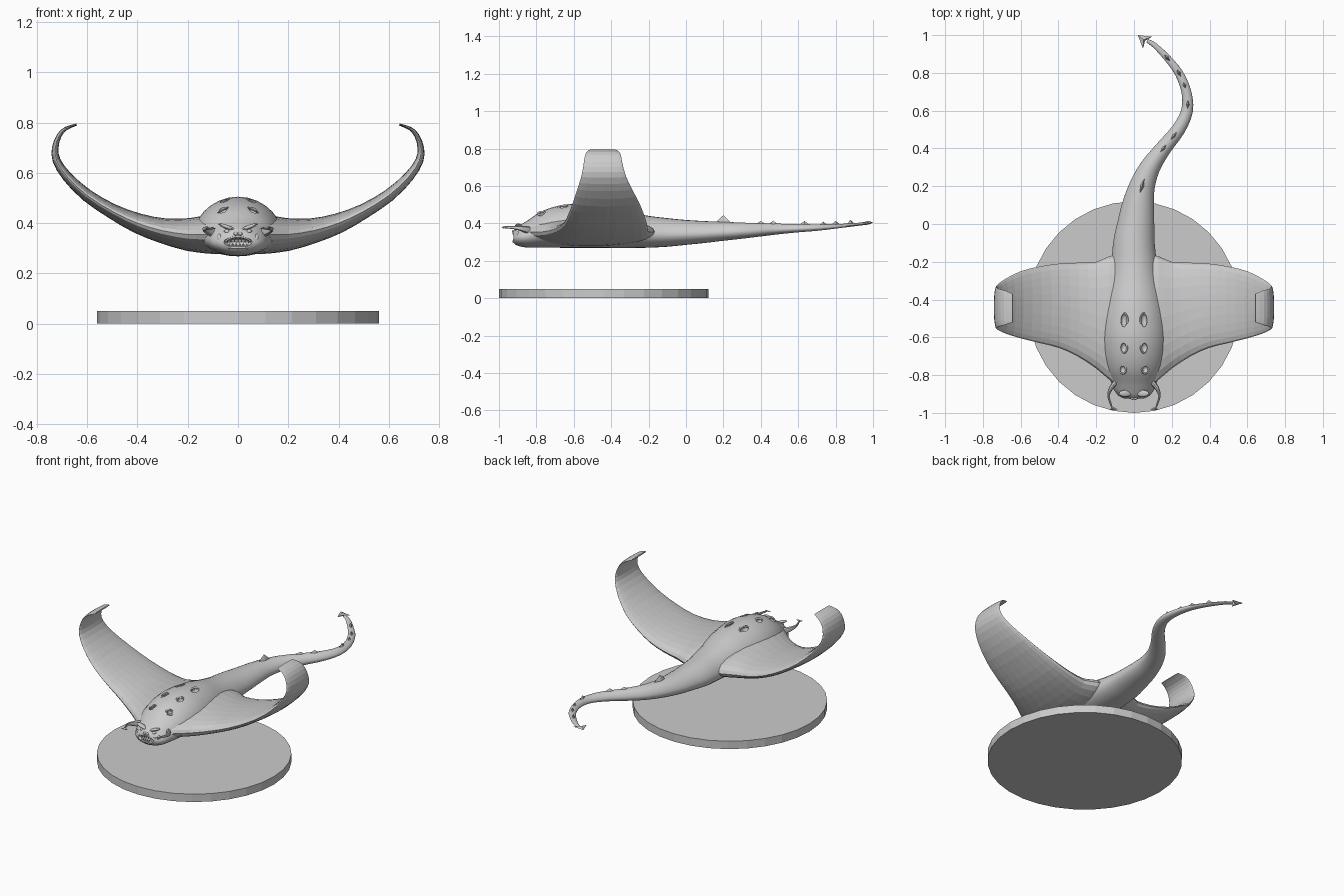
import bpy, bmesh, math
from mathutils import Vector, Matrix

if "Cube" in bpy.data.objects:
    bpy.data.objects.remove(bpy.data.objects["Cube"])


def make_object(name, bm, smooth=None):
    bmesh.ops.recalc_face_normals(bm, faces=bm.faces)
    mesh = bpy.data.meshes.new(name)
    bm.to_mesh(mesh)
    bm.free()
    ob = bpy.data.objects.new(name, mesh)
    bpy.context.collection.objects.link(ob)
    if smooth:
        activate(ob)
        bpy.ops.object.shade_smooth_by_angle(angle=math.radians(smooth))
    return ob


def activate(ob):
    bpy.ops.object.select_all(action='DESELECT')
    ob.select_set(True)
    bpy.context.view_layer.objects.active = ob


def refine(rows, steps):
    """Catmull-Rom interpolation of rows of numbers."""
    out = []
    for i in range(len(rows) - 1):
        a, b, c, d = (rows[max(0, min(len(rows) - 1, i + k))] for k in (-1, 0, 1, 2))
        for s in range(steps):
            t = s / steps
            out.append([0.5 * (2 * q + (r - p) * t + (2 * p - 5 * q + 4 * r - u) * t * t
                               + (3 * q - p - 3 * r + u) * t ** 3)
                        for p, q, r, u in zip(a, b, c, d)])
    return out + [list(rows[-1])]


def loft(rings, bm=None):
    bm = bm or bmesh.new()
    loops = [[bm.verts.new(p) for p in ring] for ring in rings]
    n = len(loops[0])
    for a, b in zip(loops, loops[1:]):
        for i in range(n):
            bm.faces.new((a[i], a[(i + 1) % n], b[(i + 1) % n], b[i]))
    bm.faces.new(loops[0])
    bm.faces.new(loops[-1])
    return bm


def tangent(points, i):
    return (points[min(i + 1, len(points) - 1)] - points[max(i - 1, 0)]).normalized()


def ellipsoid(bm, loc, size, rot=0, axis='Y'):
    m = Matrix.Translation(loc) @ Matrix.Rotation(rot, 4, axis) @ Matrix.Diagonal((*size, 1))
    bmesh.ops.create_uvsphere(bm, u_segments=14, v_segments=8, radius=1, matrix=m)


def ring_tube(bm, loc, rx, ry, r, to_world):
    """Elliptical rim of round section; to_world maps a flat ring point to space."""
    n, k = 20, 6
    vs = []
    for i in range(n):
        a = math.tau * i / n
        vs.append([])
        for j in range(k):
            b = math.tau * j / k
            p = to_world((rx + r * math.cos(b)) * math.cos(a),
                         (ry + r * math.cos(b)) * math.sin(a), r * math.sin(b))
            vs[-1].append(bm.verts.new(Vector(loc) + Vector(p)))
    for i in range(n):
        for j in range(k):
            bm.faces.new((vs[i][j], vs[(i + 1) % n][j],
                          vs[(i + 1) % n][(j + 1) % k], vs[i][(j + 1) % k]))


def arrowhead(bm, tip, back, width, thick):
    """Flat barbed point."""
    tip, back = Vector(tip), Vector(back)
    d = tip - back
    side = Vector((-d.y, d.x, 0)).normalized() * width
    notch = back + d * 0.25
    rim = [bm.verts.new(p) for p in (tip, back + side, notch, back - side)]
    for s in (-1, 1):
        c = bm.verts.new(back + d * 0.4 + Vector((0, 0, s * thick)))
        for i in range(4):
            bm.faces.new((rim[i], rim[(i + 1) % 4], c))


# Base disc
bm = bmesh.new()
bmesh.ops.create_cone(bm, cap_ends=True, segments=32, radius1=0.56, radius2=0.56, depth=0.05,
                      matrix=Matrix.Translation((0, -0.44, 0.025)))
make_object("base_disc", bm)

# Body and tail: x, y, half width, bottom z, top z
spine = refine([
    (0, -.925, .05, .30, .355), (0, -.91, .08, .285, .375), (0, -.88, .105, .275, .395),
    (0, -.84, .12, .27, .42), (0, -.78, .145, .27, .46), (0, -.70, .165, .27, .49),
    (0, -.60, .175, .268, .505), (0, -.5, .17, .268, .50), (0, -.4, .155, .268, .485),
    (0, -.3, .135, .268, .46), (0, -.2, .12, .27, .44), (0, -.1, .11, .275, .428),
    (.01, 0, .098, .285, .418), (.022, .1, .085, .295, .412), (.043, .2, .068, .307, .408),
    (.085, .3, .054, .318, .404), (.155, .4, .042, .33, .40), (.235, .5, .036, .342, .398),
    (.281, .6, .031, .352, .396), (.277, .7, .026, .36, .395), (.237, .8, .022, .372, .396),
    (.175, .88, .018, .382, .40), (.11, .945, .014, .39, .405), (.07, .97, .01, .393, .407)], 3)
path = [Vector((r[0], r[1], 0)) for r in spine]
rings = []
for i, (x, y, w, zb, zt) in enumerate(spine):
    t = tangent(path, i)
    side = Vector((t.y, -t.x, 0))
    mid = zb + 0.42 * (zt - zb)
    ring = []
    for k in range(28):
        a = math.tau * k / 28
        s = math.sin(a)
        z = mid + (zt - mid) * s ** 1.2 if s > 0 else mid + (mid - zb) * s
        ring.append(path[i] + side * w * math.cos(a) + Vector((0, 0, z)))
    rings.append(ring)
body = make_object("body_and_tail", loft(rings), 35)

# Carve the back pits and the mouth
pits = [(.06, -.77, .452, .017, .022), (.055, -.655, .485, .018, .027), (.053, -.51, .486, .019, .038)]
bm = bmesh.new()
for x, y, z, rx, ry in pits:
    for s in (-1, 1):
        ellipsoid(bm, (s * x, y, z), (rx, ry, .024))
ellipsoid(bm, (0, -.93, .325), (.058, .04, .021))
cutter = make_object("carving_cutter", bm)
cutter.hide_render = True
activate(body)
mod = body.modifiers.new("carve", 'BOOLEAN')
mod.operation, mod.solver, mod.object = 'DIFFERENCE', 'EXACT', cutter
bpy.ops.object.modifier_apply(modifier=mod.name)
bpy.data.objects.remove(cutter)

# Raised rims around the pits
bm = bmesh.new()
for x, y, z, rx, ry in pits:
    for s in (-1, 1):
        ring_tube(bm, (s * x, y, z), rx, ry, .005, lambda u, v, h, s=s: (u, v, h - s * u * .5))
make_object("pit_rims", bm, 50)

# Wings, one span curling up at both tips: x, z, thickness, leading y, trailing y
half = [(.07, .352, .15, -.86, -.165), (.13, .355, .15, -.825, -.17), (.2, .355, .13, -.765, -.2),
        (.3, .37, .10, -.70, -.205), (.4, .40, .08, -.655, -.21), (.5, .447, .06, -.63, -.225),
        (.6, .51, .05, -.605, -.25), (.68, .585, .04, -.58, -.29), (.722, .65, .032, -.56, -.32),
        (.727, .70, .026, -.55, -.335), (.712, .747, .02, -.543, -.345),
        (.685, .776, .015, -.535, -.352), (.642, .792, .008, -.52, -.37)]
span = [(-r[0], *r[1:]) for r in reversed(half)] + half
span = refine(span, 2)
mid_line = [Vector((r[0], 0, r[1])) for r in span]
rings = []
for i, (x, z, th, y0, y1) in enumerate(span):
    t = tangent(mid_line, i)
    normal = Vector((-t.z, 0, t.x))
    rings.append([mid_line[i] + normal * th / 2 * math.sin(a)
                  + Vector((0, (y0 + y1) / 2 + (y1 - y0) / 2 * math.cos(a), 0))
                  for a in (math.tau * k / 24 for k in range(24))])
make_object("wings", loft(rings))

# Tail spines: y, length, height
bm = bmesh.new()
for y, length, height in ((.2, .09, .042), (.41, .07, .02), (.48, .07, .022), (.64, .06, .024),
                          (.72, .05, .02), (.81, .06, .024), (.89, .06, .026)):
    i = min(range(len(path)), key=lambda k: abs(path[k].y - y))
    t = tangent(path, i)
    side = Vector((t.y, -t.x, 0)) * .011
    c = path[i] + Vector((0, 0, spine[i][4] - .006))
    foot = [bm.verts.new(p) for p in (c - t * length / 2, c + side, c + t * length / 2, c - side)]
    top = bm.verts.new(c + Vector((0, 0, height)))
    bm.faces.new(foot)
    for k in range(4):
        bm.faces.new((foot[k], foot[(k + 1) % 4], top))
make_object("tail_spines", bm)

# Tail barb
bm = bmesh.new()
arrowhead(bm, (.02, 1.0, .405), (.072, .96, .402), .04, .01)
make_object("tail_barb", bm)

# Horn feelers beside the face
bm = bmesh.new()
for s in (-1, 1):
    pts = refine([(s * .09, -.83, .36, .022), (s * .122, -.87, .37, .016), (s * .135, -.91, .376, .009),
                  (s * .124, -.95, .379, .007), (s * .115, -.975, .379, .005)], 3)
    line = [Vector(p[:3]) for p in pts]
    rings = []
    for i, p in enumerate(pts):
        t = tangent(line, i)
        u = t.cross(Vector((0, 0, 1))).normalized()
        v = u.cross(t)
        rings.append([line[i] + p[3] * (u * math.cos(a) * .7 + v * math.sin(a))
                      for a in (math.tau * k / 8 for k in range(8))])
    loft(rings, bm)
    arrowhead(bm, (s * .085, -.982, .379), (s * .13, -.972, .379), .014, .006)
make_object("horn_feelers", bm, 40)

# Brows, eyes, cheeks and nose
bm = bmesh.new()
for s in (-1, 1):
    ellipsoid(bm, (s * .045, -.897, .385), (.036, .018, .008), -s * .35)
    ellipsoid(bm, (s * .042, -.902, .366), (.015, .011, .008), -s * .3)
    ellipsoid(bm, (s * .07, -.897, .335), (.013, .016, .022), s * .3)
    ellipsoid(bm, (s * .009, -.922, .358), (.009, .009, .007))
make_object("face_features", bm, 50)

# Lips following the curve of the snout
bm = bmesh.new()
ring_tube(bm, (0, -.922, .325), .058, .022, .007, lambda u, v, h: (u, h + 5 * u * u, v - 3 * u * u))
make_object("lips", bm, 50)

# Teeth, upper and lower rows
bm = bmesh.new()
for count, z, flip in ((7, .337, math.pi), (6, .312, 0)):
    for i in range(count):
        x = (i - (count - 1) / 2) * .014
        m = Matrix.Translation((x, -.92 + 5 * x * x, z - 3 * x * x)) @ Matrix.Rotation(flip, 4, 'X')
        bmesh.ops.create_cone(bm, cap_ends=True, segments=6, radius1=.007, radius2=.001,
                              depth=.022, matrix=m)
make_object("teeth", bm)
